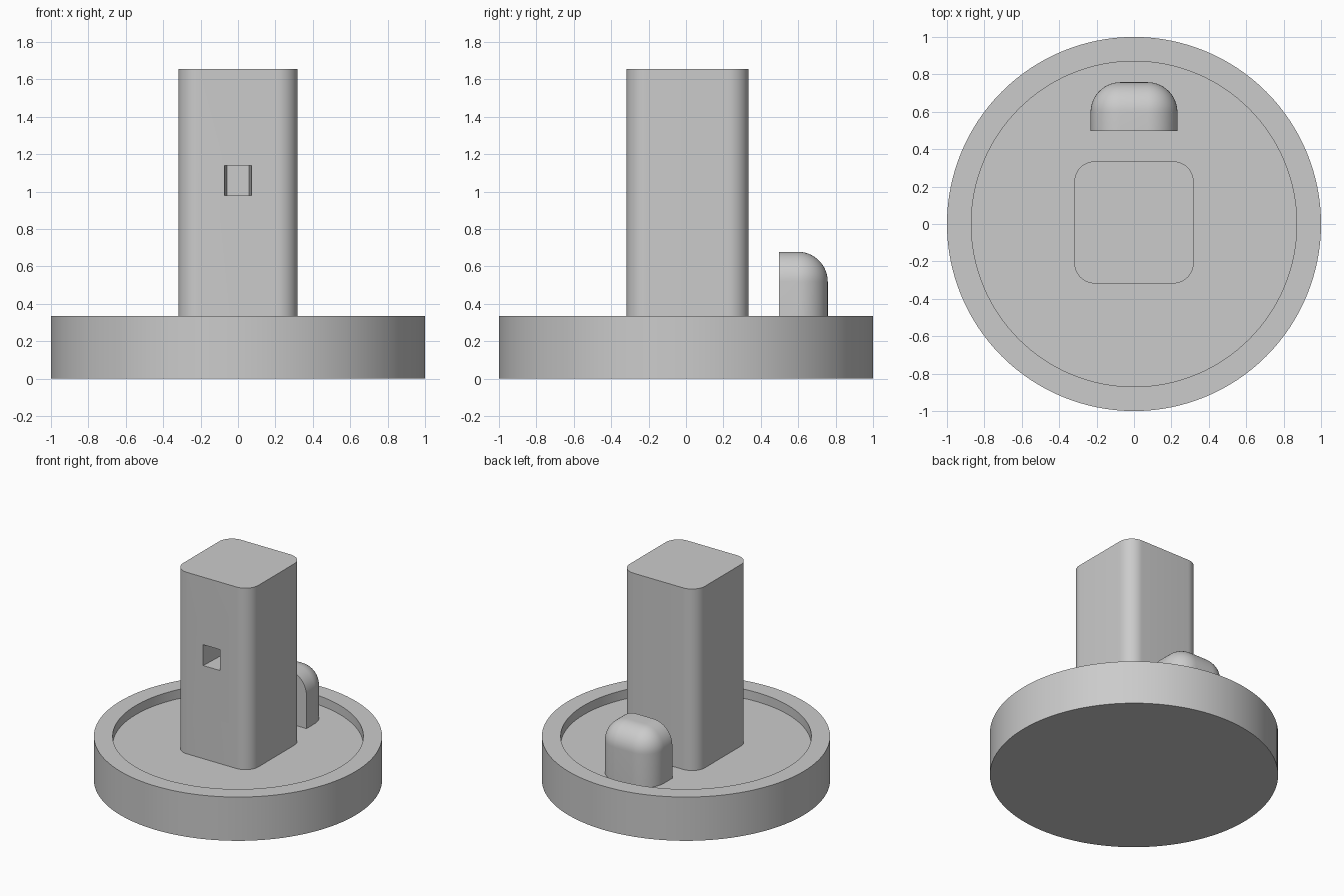
import bpy, bmesh, math

if "Cube" in bpy.data.objects:
    bpy.data.objects.remove(bpy.data.objects["Cube"], do_unlink=True)

grey = bpy.data.materials.new("plain grey")
grey.use_nodes = True
grey.diffuse_color = (0.6, 0.6, 0.6, 1)
grey.node_tree.nodes["Principled BSDF"].inputs["Base Color"].default_value = (0.6, 0.6, 0.6, 1)

FLOOR = 0.265  # top of the sunken tray
RIM = 0.335


def finish(bm, name, smooth=True):
    bmesh.ops.recalc_face_normals(bm, faces=bm.faces[:])
    mesh = bpy.data.meshes.new(name)
    bm.to_mesh(mesh)
    bm.free()
    obj = bpy.data.objects.new(name, mesh)
    bpy.context.collection.objects.link(obj)
    mesh.materials.append(grey)
    if smooth:
        bpy.ops.object.select_all(action="DESELECT")
        obj.select_set(True)
        bpy.context.view_layer.objects.active = obj
        bpy.ops.object.shade_smooth_by_angle(angle=math.radians(35))
    return obj


def box(x0, x1, y0, y1, z0, z1):
    bm = bmesh.new()
    bmesh.ops.create_cube(bm, size=1)
    for v in bm.verts:
        v.co = (x1 if v.co.x > 0 else x0, y1 if v.co.y > 0 else y0, z1 if v.co.z > 0 else z0)
    return bm


def round_edges(bm, test, radius, segments):
    edges = [e for e in bm.edges if test(e)]
    bmesh.ops.bevel(bm, geom=edges, offset=radius, segments=segments, profile=0.5, affect="EDGES")


def is_vertical(e):
    return abs(e.verts[0].co.z - e.verts[1].co.z) > 0.01


# Round base with a sunken tray
bm = bmesh.new()
rings = []
for radius, z in ((1, 0), (1, RIM), (0.87, RIM), (0.87, FLOOR)):
    ring = bmesh.ops.create_circle(bm, segments=128, radius=radius)["verts"]
    for v in ring:
        v.co.z = z
    rings.append(ring)
for a, b in zip(rings, rings[1:]):
    for i in range(len(a)):
        j = (i + 1) % len(a)
        bm.faces.new((a[i], a[j], b[j], b[i]))
bm.faces.new(rings[0])
bm.faces.new(rings[-1])
finish(bm, "base")

# Square post with rounded vertical corners
bm = box(-0.319, 0.319, -0.318, 0.335, FLOOR - 0.01, 1.655)
round_edges(bm, is_vertical, 0.11, 12)
post = finish(bm, "post")

# Blind socket in the front of the post, narrowing inward
bm = box(-0.072, 0.072, -0.318, 0.0, 0.978, 1.138)
for v in bm.verts:
    if v.co.y > -0.1:
        v.co.x *= 0.82
    else:
        v.co.x *= 1.01
        v.co.y -= 0.02
cutter = finish(bm, "socket_cutter", False)
cutter.hide_render = True
cutter.hide_viewport = True
cut = post.modifiers.new("socket", "BOOLEAN")
cut.operation = "DIFFERENCE"
cut.solver = "EXACT"
cut.object = cutter

# Rounded block behind the post, flat on its front side
FRONT, TOP = 0.497, 0.678
bm = box(-0.232, 0.232, FRONT, 0.758, FLOOR - 0.01, TOP)


def is_outer(e):
    mid = (e.verts[0].co + e.verts[1].co) / 2
    return mid.y > FRONT + 0.01 and mid.z > FLOOR + 0.01


round_edges(bm, is_outer, 0.16, 14)
finish(bm, "rear_block")
